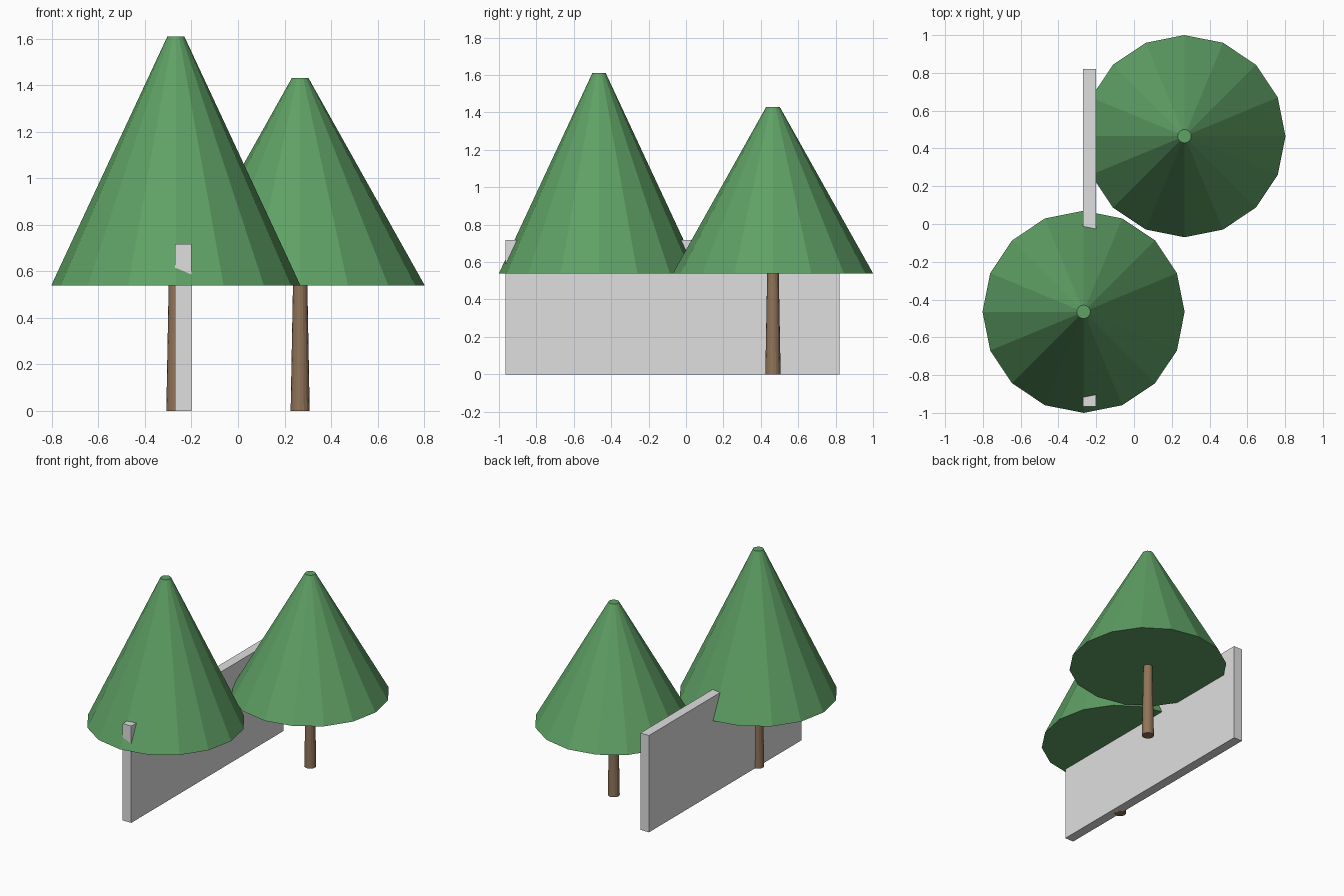
import bpy
import bmesh
from mathutils import Matrix, Vector

cube = bpy.data.objects.get("Cube")
if cube:
    bpy.data.objects.remove(cube, do_unlink=True)


def material(name, rgb):
    mat = bpy.data.materials.new(name)
    mat.use_nodes = True
    colour = (*rgb, 1.0)
    mat.diffuse_color = colour
    mat.node_tree.nodes["Principled BSDF"].inputs["Base Color"].default_value = colour
    return mat


def finish(name, bm, mat):
    mesh = bpy.data.meshes.new(name)
    bm.to_mesh(mesh)
    bm.free()
    mesh.materials.append(mat)
    obj = bpy.data.objects.new(name, mesh)
    bpy.context.collection.objects.link(obj)
    return obj


def frustum(name, x, y, z0, z1, r0, r1, mat, sides=16):
    bm = bmesh.new()
    bmesh.ops.create_cone(bm, cap_ends=True, segments=sides, radius1=r0,
                          radius2=r1, depth=z1 - z0,
                          matrix=Matrix.Translation((x, y, (z0 + z1) / 2)))
    return finish(name, bm, mat)


def box(name, low, high, mat):
    low, high = Vector(low), Vector(high)
    bm = bmesh.new()
    bmesh.ops.create_cube(bm, size=1, matrix=Matrix.Translation((low + high) / 2)
                          @ Matrix.Diagonal((*(high - low), 1)))
    return finish(name, bm, mat)


green = material("leaf green", (0.115, 0.355, 0.13))
brown = material("bark brown", (0.28, 0.175, 0.10))
grey = material("wall grey", (0.74, 0.74, 0.74))

# Two conical trees on tapered trunks
CANOPY_BASE = 0.54
for label, x, y, top in (("tall", -0.267, -0.465, 1.61),
                         ("short", 0.267, 0.465, 1.43)):
    frustum(label + "_tree_trunk", x, y, 0, CANOPY_BASE, 0.041, 0.031, brown)
    frustum(label + "_tree_canopy", x, y, CANOPY_BASE, top, 0.535, 0.036, green)

# Thin straight wall running front to back
box("wall", (-0.27, -0.965, 0), (-0.2, 0.82, 0.718), grey)
